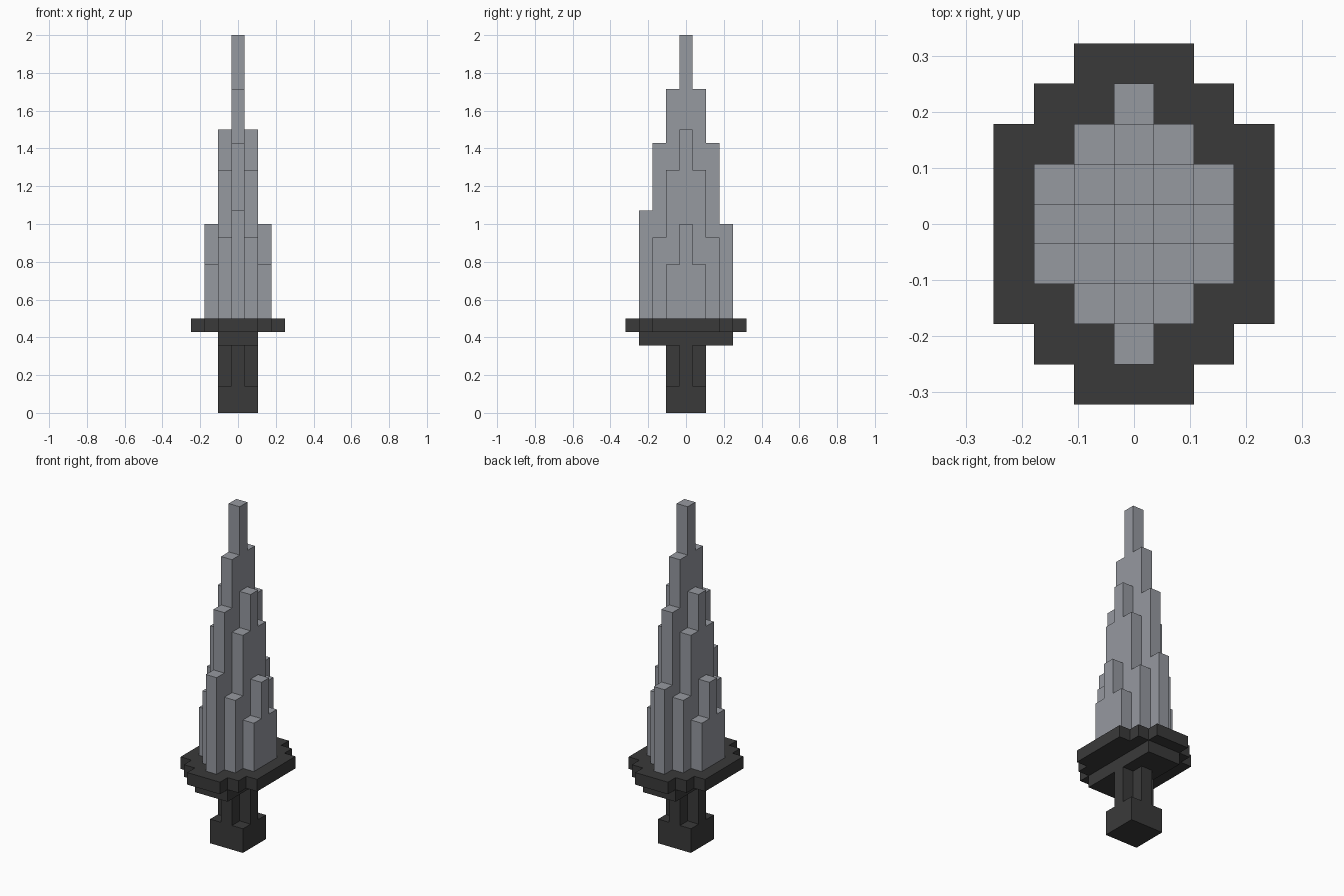
import bpy, bmesh

if "Cube" in bpy.data.objects:
    bpy.data.objects.remove(bpy.data.objects["Cube"], do_unlink=True)

U = 1 / 14  # size of one block


def material(name, rgb):
    mat = bpy.data.materials.new(name)
    mat.use_nodes = True
    mat.diffuse_color = (*rgb, 1)
    mat.node_tree.nodes["Principled BSDF"].inputs["Base Color"].default_value = (*rgb, 1)
    return mat


steel = material("steel grey", (0.305, 0.319, 0.352))
charcoal = material("charcoal", (0.042, 0.042, 0.042))


def columns(name, base, tops, mat):
    """Closed shell around block columns; tops maps a cell to its top level."""
    bm = bmesh.new()

    def face(*points):
        bm.faces.new([bm.verts.new([c * U for c in p]) for p in points])

    for (i, j), top in tops.items():
        ring = [(i - .5, j - .5), (i + .5, j - .5), (i + .5, j + .5), (i - .5, j + .5)]
        face(*[(x, y, top) for x, y in ring])
        face(*[(x, y, base) for x, y in reversed(ring)])
        # Walls show only above the neighbouring column
        for k, (di, dj) in enumerate([(0, -1), (1, 0), (0, 1), (-1, 0)]):
            low = tops.get((i + di, j + dj), base)
            if low < top:
                a, b = ring[k], ring[(k + 1) % 4]
                face((*a, low), (*b, low), (*b, top), (*a, top))
    bmesh.ops.remove_doubles(bm, verts=bm.verts, dist=0.0001)
    mesh = bpy.data.meshes.new(name)
    bm.to_mesh(mesh)
    bm.free()
    mesh.materials.append(mat)
    obj = bpy.data.objects.new(name, mesh)
    bpy.context.collection.objects.link(obj)
    return obj


def footprint(half_lengths, top):
    """Flat mirrored outline: half length in y for each distance from x = 0."""
    n = len(half_lengths) - 1
    return {(i, j): top for i in range(-n, n + 1)
            for j in range(-half_lengths[abs(i)], half_lengths[abs(i)] + 1)}


# Blade: stepped heights falling away from the central spire
steps = [[28, 24, 20, 15], [21, 18, 13], [14, 11]]
blade = {(i, j): steps[abs(i)][abs(j)]
         for i, j in footprint([len(row) - 1 for row in steps], 0)}
blade[(0, 3)] = 14  # rear ridge is one block shorter
columns("blade", 7, blade, steel)

# Guard: stepped oval plate with a narrow bar below
columns("guard", 6, footprint([4, 4, 3, 2], 7), charcoal)
columns("guard_underbar", 5, footprint([3, 3], 6), charcoal)

# Handle: cross-shaped grip on a square pommel
columns("grip", 2, footprint([1, 0], 5), charcoal)
columns("pommel", 0, footprint([1, 1], 2), charcoal)
